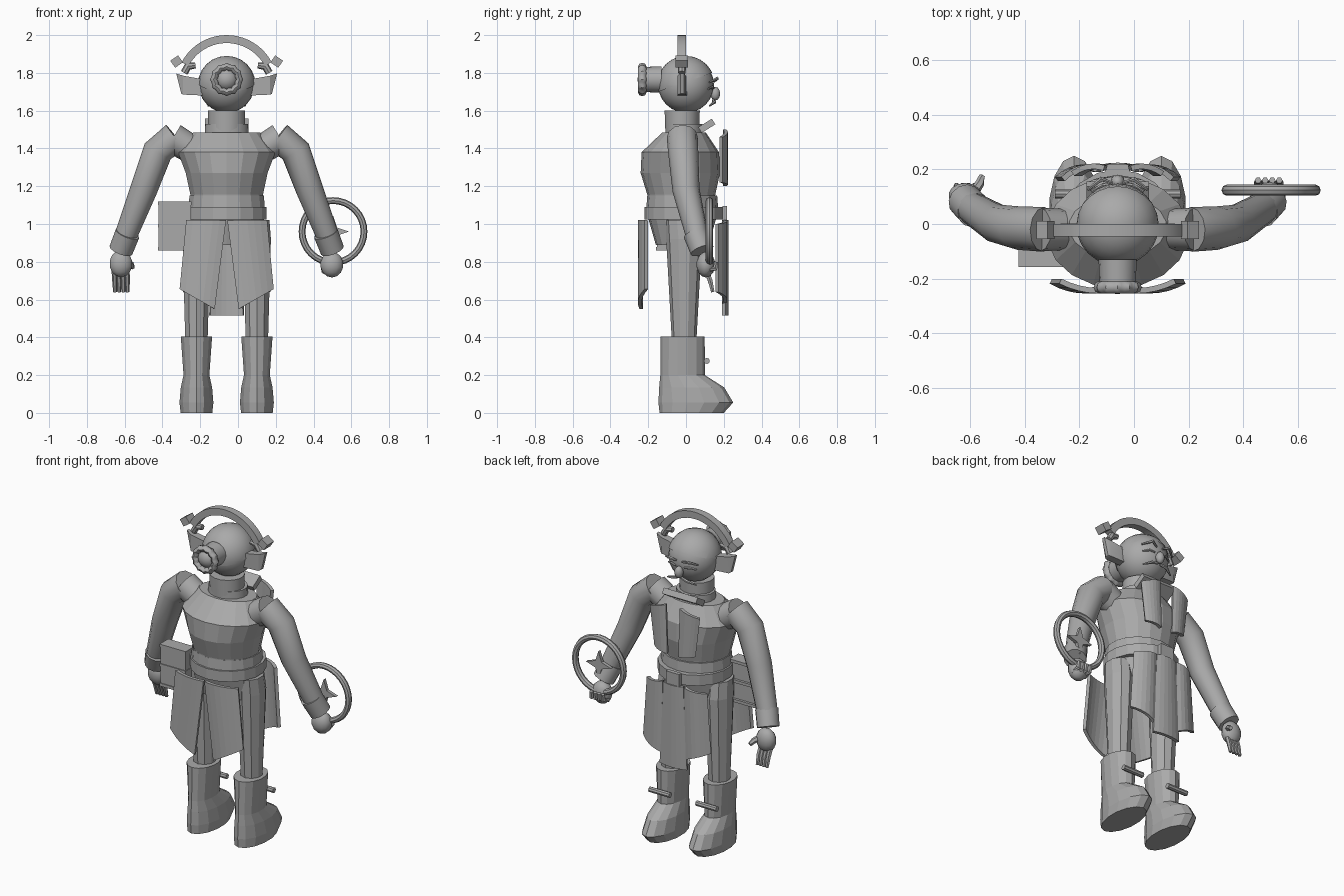
import bpy, bmesh, math
from mathutils import Vector, Matrix

if "Cube" in bpy.data.objects:
    bpy.data.objects.remove(bpy.data.objects["Cube"])

CX = -0.06  # body centre line

grey = bpy.data.materials.new("plain_grey")
grey.diffuse_color = (0.4, 0.4, 0.4, 1)
grey.use_nodes = True
grey.node_tree.nodes["Principled BSDF"].inputs["Base Color"].default_value = grey.diffuse_color


def finish(name, bm, smooth=None):
    bmesh.ops.recalc_face_normals(bm, faces=bm.faces)
    me = bpy.data.meshes.new(name)
    bm.to_mesh(me)
    bm.free()
    me.materials.append(grey)
    ob = bpy.data.objects.new(name, me)
    bpy.context.collection.objects.link(ob)
    if smooth:
        bpy.ops.object.select_all(action='DESELECT')
        ob.select_set(True)
        bpy.context.view_layer.objects.active = ob
        bpy.ops.object.shade_smooth_by_angle(angle=math.radians(smooth))
    return ob


def skin(name, rings, smooth=None, closed=False):
    """Bridge equal rings of points, capping the ends."""
    bm = bmesh.new()
    vs = [[bm.verts.new(p) for p in r] for r in rings]
    n = len(vs[0])
    pairs = list(zip(vs, vs[1:])) + ([(vs[-1], vs[0])] if closed else [])
    for a, b in pairs:
        for i in range(n):
            bm.faces.new((a[i], a[(i + 1) % n], b[(i + 1) % n], b[i]))
    if not closed:
        bm.faces.new(vs[0])
        bm.faces.new(vs[-1])
    return finish(name, bm, smooth)


def stack(name, x, profile, n=16, smooth=None):
    """Ellipses stacked in z: (z, centre y, half width, half depth)."""
    ang = [2 * math.pi * (i + 0.5) / n for i in range(n)]
    return skin(name, [[(x + rx * math.cos(a), cy + ry * math.sin(a), z) for a in ang]
                       for z, cy, rx, ry in profile], smooth)


def tube(name, pts, radii, n=10, smooth=40):
    """Round tube along a path with mitred bends."""
    pts = [Vector(p) for p in pts]
    rings = []
    for i, p in enumerate(pts):
        t = (pts[min(i + 1, len(pts) - 1)] - pts[max(i - 1, 0)]).normalized()
        u = t.cross(Vector((0, 1, 0)) if abs(t.y) < 0.9 else Vector((1, 0, 0))).normalized()
        v = t.cross(u)
        rings.append([p + radii[i] * (u * math.cos(2 * math.pi * k / n) + v * math.sin(2 * math.pi * k / n))
                      for k in range(n)])
    return skin(name, rings, smooth)


def ball(name, c, r, scale=(1, 1, 1), seg=24, keep=None):
    bm = bmesh.new()
    bmesh.ops.create_uvsphere(bm, u_segments=seg, v_segments=seg // 2, radius=r)
    if keep:
        bmesh.ops.bisect_plane(bm, geom=bm.verts[:] + bm.edges[:] + bm.faces[:], plane_co=keep[0],
                               plane_no=keep[1], clear_inner=True)
    bm.transform(Matrix.Translation(c) @ Matrix.Diagonal((*scale, 1)))
    return finish(name, bm, 60)


def box(name, c, size, rot=(0, 0, 0)):
    bm = bmesh.new()
    bmesh.ops.create_cube(bm, size=1)
    rm = Matrix.Rotation(rot[2], 4, 'Z') @ Matrix.Rotation(rot[1], 4, 'Y') @ Matrix.Rotation(rot[0], 4, 'X')
    bm.transform(Matrix.Translation(c) @ rm @ Matrix.Diagonal((*size, 1)))
    return finish(name, bm)


def panel(name, top, bottom, ys, thick=0.02, n=6):
    """Hanging cloth: top and bottom are ((x, z), (x, z)); ys = y at inner, middle, outer."""
    bm = bmesh.new()
    rows = []
    for (xa, za), (xb, zb) in (top, bottom):
        row = []
        for i in range(n + 1):
            t = i / n
            y = ys[0] * (1 - t) * (1 - 2 * t) + ys[1] * 4 * t * (1 - t) + ys[2] * t * (2 * t - 1)
            row.append(bm.verts.new((xa + (xb - xa) * t, y, za + (zb - za) * t)))
        rows.append(row)
    for i in range(n):
        bm.faces.new((rows[0][i], rows[0][i + 1], rows[1][i + 1], rows[1][i]))
    ob = finish(name, bm)
    mod = ob.modifiers.new("thickness", 'SOLIDIFY')
    mod.thickness, mod.offset = thick, 0


# Torso, belt, hips, neck
stack("torso", CX, [(1.09, -.025, .19, .175), (1.155, -.025, .195, .18), (1.27, -.03, .22, .21),
                    (1.38, -.03, .262, .205), (1.485, -.01, .18, .115)], 18)
stack("waist_sash", CX, [(1.085, -.02, .205, .19), (1.15, -.02, .2, .185)], 18)
stack("belt", CX, [(1.025, -.01, .215, .21), (1.09, -.01, .215, .21)], 18)
stack("hips", CX, [(.89, -.02, .19, .14), (1.03, -.02, .2, .18)], 18)
stack("neck", CX, [(1.46, -.02, .1, .09), (1.60, -.02, .1, .095)], 16, 40)
stack("collar", CX, [(1.48, -.01, .118, .1), (1.53, -.01, .115, .1)], 16, 40)
box("bow_tie", (CX, .11, 1.52), (.23, .085, .035), (math.radians(32), 0, 0))
box("buckle", (CX, .205, 1.055), (.09, .025, .08))

# Head, hair and bun
HZ = 1.737
ball("head", (CX, 0, HZ), .148)
ball("hair_cap", (CX, 0, HZ), .153, keep=((0, 0, .015), (0, -.35, 1)))
ball("bun", (CX, -.195, 1.765), .062)
rings = []
for i in range(36):  # frilled hair band
    a = 2 * math.pi * i / 36
    rad = .066 + .004 * math.cos(12 * a)
    rings.append([(CX + (rad + .018 * math.cos(b)) * math.cos(a), -.232 + .022 * math.sin(b),
                   1.765 + (rad + .018 * math.cos(b)) * math.sin(a))
                  for b in [2 * math.pi * k / 8 for k in range(8)]])
skin("hair_band", rings, 50, closed=True)
tube("bun_base", [(CX, -.13, 1.765), (CX, -.225, 1.765)], [.07, .066], 16)

# Headband arc
skin("headband", [[(CX + r * math.sin(a), y, 1.73 + r * math.cos(a))
                   for r, y in ((.228, -.045), (.27, -.045), (.27, 0), (.228, 0))]
                  for a in [math.radians(-62 + 124 * i / 20) for i in range(21)]], 30)

# Face
ball("nose", (CX, .155, 1.69), .026, (1, 1, 1.4), 12)

for s, side in ((-1, "left"), (1, "right")):
    X = lambda d: CX + s * d
    # Headband ends
    box(side + "_headband_end", (X(.265), -.022, 1.86), (.05, .065, .045), (0, s * .6, 0))
    tube(side + "_headband_hook", [(X(.225), -.022, 1.80), (X(.205), -.022, 1.835), (X(.165), -.022, 1.84)],
         [.02, .022, .016], 8)
    # Ear
    skin(side + "_ear", [[(X(.12), -.045, 1.765), (X(.12), .005, 1.765), (X(.12), .005, 1.68), (X(.12), -.045, 1.68)],
                         [(X(.23), -.045, 1.785), (X(.23), 0, 1.785), (X(.23), 0, 1.685), (X(.23), -.045, 1.685)],
                         [(X(.267), -.03, 1.797), (X(.267), -.01, 1.797), (X(.24), -.01, 1.69),
                          (X(.24), -.03, 1.69)]], 30)
    # Brow, eyelid, moustache
    tube(side + "_brow", [(X(.02), .15, 1.755), (X(.06), .165, 1.77), (X(.11), .125, 1.75)], [.006, .01, .005], 6)
    tube(side + "_eyelid", [(X(.03), .145, 1.72), (X(.06), .14, 1.725), (X(.095), .118, 1.715)], [.006, .008, .005], 6)
    tube(side + "_moustache", [(X(.01), .145, 1.655), (X(.05), .15, 1.645), (X(.1), .125, 1.625)], [.008, .01, .004], 6)
    # Arm, cuff
    tube(side + "_shoulder", [(X(.17), -.02, 1.385), (X(.285), -.02, 1.455)], [.075, .08], 12)
    tube(side + "_arm", [(X(.27), -.02, 1.46), (X(.365), -.015, 1.385), (X(.44), 0, 1.18), (X(.545), .065, .91)],
         [.082, .08, .072, .058], 12)
    tube(side + "_cuff", [(X(.525), .05, .95), (X(.56), .085, .86)], [.066, .064], 12)
    # Leg, boot
    lx = X(.16)
    stack(side + "_leg", lx, [(.38, -.01, .062, .065), (.92, -.01, .078, .095), (1.02, -.02, .07, .09)], 10)
    stack(side + "_boot", lx, [(0, .03, .086, .17), (.055, .052, .092, .198), (.135, .03, .085, .172),
                               (.2, -.018, .07, .118), (.405, -.018, .085, .117)], 14)
    tube(side + "_boot_strap", [(lx - .07, .11, .275), (lx + .07, .11, .275)], [.016, .016], 8)
    # Coat panels behind and in front
    panel(side + "_coat_tail", ((X(.005), 1.02), (X(.21), 1.02)), ((X(.065), .55), (X(.245), .655)),
          (-.237, -.242, -.21))
    panel(side + "_skirt_panel", ((X(.075), 1.02), (X(.2), 1.0)), ((X(.085), .58), (X(.225), .64)), (.2, .205, .165))
    panel(side + "_vest_panel", ((X(.05), 1.5), (X(.165), 1.46)), ((X(.04), 1.2), (X(.135), 1.22)), (.205, .21, .185))
panel("loincloth", ((CX - .065, 1.02), (CX + .065, 1.02)), ((CX - .09, .515), (CX + .09, .515)), (.2, .215, .2))

# Open hand
ball("open_palm", (-.62, .105, .79), .062, (1, .75, 1.15), 14)
for i in range(4):
    x = -.655 + .022 * i
    tube("finger", [(x, .105, .76), (x + .003, .128, .70), (x + .004, .142, .64)], [.015, .014, .01], 6)
tube("thumb", [(-.59, .11, .80), (-.565, .15, .785), (-.558, .175, .77)], [.018, .017, .012], 6)

# Gripping hand
ball("fist", (.497, .105, .785), .062, (1, .8, 1.1), 14)
for i in range(4):
    x = .455 + .026 * i
    tube("gripping_finger", [(x, .11, .75), (x, .155, .765), (x, .16, .80)], [.015, .015, .012], 6)

# Ring with four-pointed star
RX, RY, RZ = .503, .124, .96
skin("hoop", [[(RX + (.164 + .018 * math.cos(b)) * math.cos(a), RY + .02 * math.sin(b),
                RZ + (.164 + .018 * math.cos(b)) * math.sin(a)) for b in [math.pi / 4 * k for k in range(8)]]
              for a in [2 * math.pi * i / 32 for i in range(32)]], 30, closed=True)
skin("star", [[(RX + r * math.sin(a), y, RZ + r * math.cos(a))
               for a, r in [(math.pi / 4 * k, .03 if k % 2 else .085) for k in range(8)]]
              for y in (RY - .01, RY + .01)])

# Satchel book
box("book", (-.335, -.12, .99), (.17, .065, .235))
for z in (.87, .99, 1.11):
    box("book_band", (-.335, -.115, z), (.178, .085, .018))
